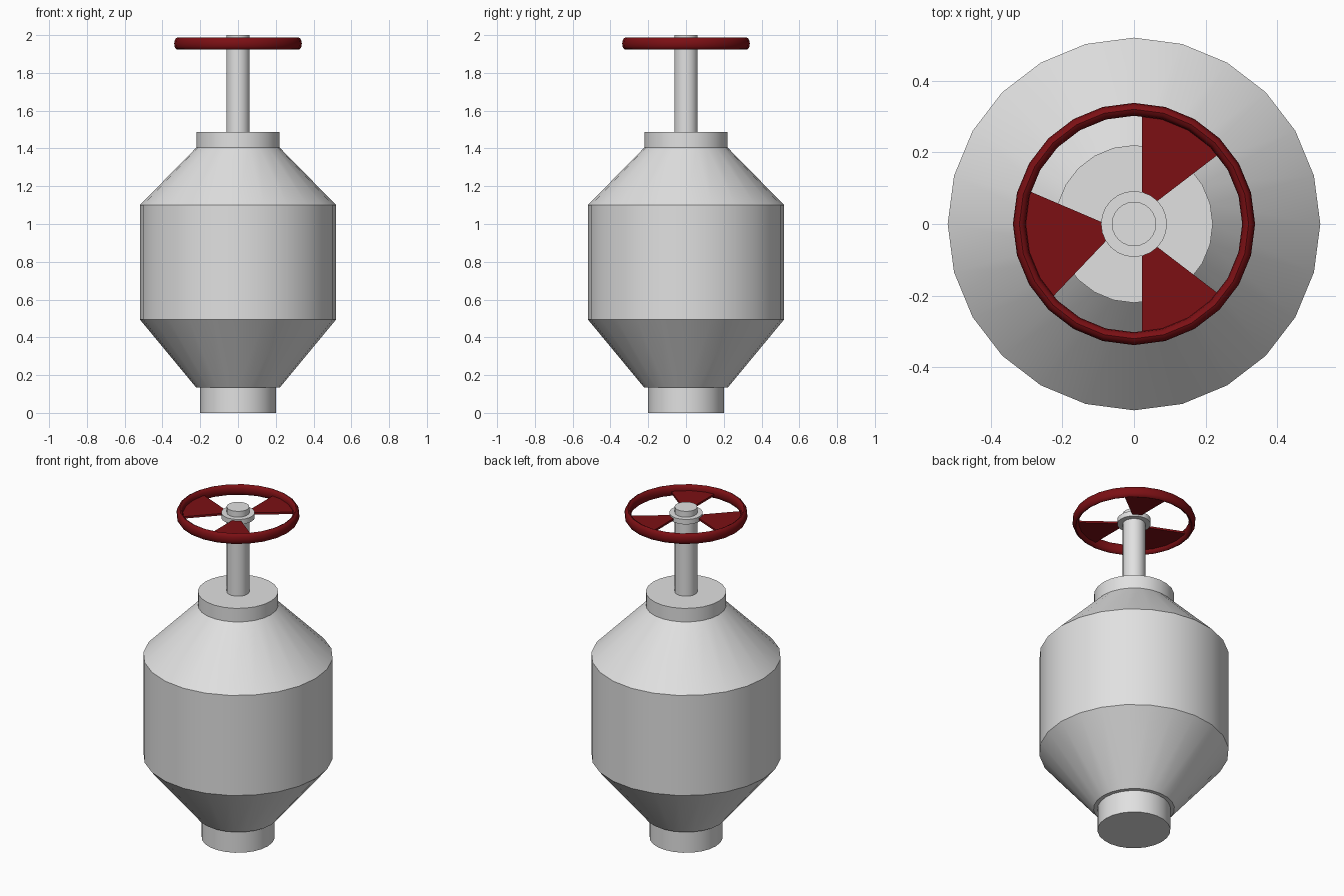
import bpy, bmesh, math

if "Cube" in bpy.data.objects:
    bpy.data.objects.remove(bpy.data.objects["Cube"])

SIDES = 24


def material(name, rgb):
    m = bpy.data.materials.new(name)
    m.diffuse_color = (*rgb, 1)
    m.use_nodes = True
    m.node_tree.nodes["Principled BSDF"].inputs["Base Color"].default_value = m.diffuse_color
    return m


grey = material("light grey metal", (0.75, 0.75, 0.75))
red = material("dark red paint", (0.2, 0.005, 0.007))


def make_object(name, verts, faces, mat, smooth=30):
    mesh = bpy.data.meshes.new(name)
    mesh.from_pydata(verts, [], faces)
    bm = bmesh.new()
    bm.from_mesh(mesh)
    bmesh.ops.recalc_face_normals(bm, faces=bm.faces)
    bm.to_mesh(mesh)
    bm.free()
    ob = bpy.data.objects.new(name, mesh)
    bpy.context.collection.objects.link(ob)
    mesh.materials.append(mat)
    if smooth:
        bpy.ops.object.select_all(action='DESELECT')
        ob.select_set(True)
        bpy.context.view_layer.objects.active = ob
        bpy.ops.object.shade_smooth_by_angle(angle=math.radians(smooth))
    return ob


def revolve(name, profile, mat, closed=False, smooth=30):
    """Spin (radius, z) points about z; open profiles get end caps."""
    n = len(profile)
    verts = [(r * math.cos(math.tau * s / SIDES), r * math.sin(math.tau * s / SIDES), z)
             for s in range(SIDES) for r, z in profile]
    faces = []
    for s in range(SIDES):
        a, b = s * n, (s + 1) % SIDES * n
        for i in range(n if closed else n - 1):
            j = (i + 1) % n
            faces.append((a + i, b + i, b + j, a + j))
    if not closed:
        faces += [[s * n for s in range(SIDES)], [s * n + n - 1 for s in range(SIDES)]]
    return make_object(name, verts, faces, mat, smooth)


# Body: foot, lower cone, drum, upper cone and neck
revolve("valve_body", [(0.2, 0), (0.2, 0.135), (0.222, 0.135), (0.52, 0.495),
                       (0.52, 1.1), (0.22, 1.405), (0.22, 1.487)], grey)

# Stem and the collar that carries the wheel
revolve("stem", [(0.062, 1.48), (0.062, 2.0)], grey)
revolve("wheel_collar", [(0.06, 1.935), (0.092, 1.935), (0.092, 1.965), (0.06, 1.965)],
        grey, closed=True)

# Handwheel rim with a tall oval section
rim = [(0.32 + 0.018 * math.cos(math.tau * k / 12), 1.955 + 0.032 * math.sin(math.tau * k / 12))
       for k in range(12)]
revolve("wheel_rim", rim, red, closed=True, smooth=50)


def spoke(name, inner, start, end):
    """Flat wedge from two inner corners to an arc along the rim."""
    steps = 6
    pts = list(inner)
    for k in range(steps + 1):
        a = math.radians(start + (end - start) * k / steps)
        pts.append((0.312 * math.cos(a), 0.312 * math.sin(a)))
    n = len(pts)
    verts = [(x, y, z) for z in (1.944, 1.956) for x, y in pts]
    faces = [list(range(n)), list(range(n, 2 * n))]
    faces += [(i, (i + 1) % n, n + (i + 1) % n, n + i) for i in range(n)]
    make_object(name, verts, faces, red, smooth=0)


# Three wedge spokes: a mirrored pair and one on the left
for side, label in ((1, "back"), (-1, "front")):
    spoke("spoke_" + label, [(0.022, side * 0.088), (0.065, side * 0.064)],
          side * 39.5, side * 86)
spoke("spoke_left", [(-0.087, 0.004), (-0.077, -0.046)], 222, 162.5)
